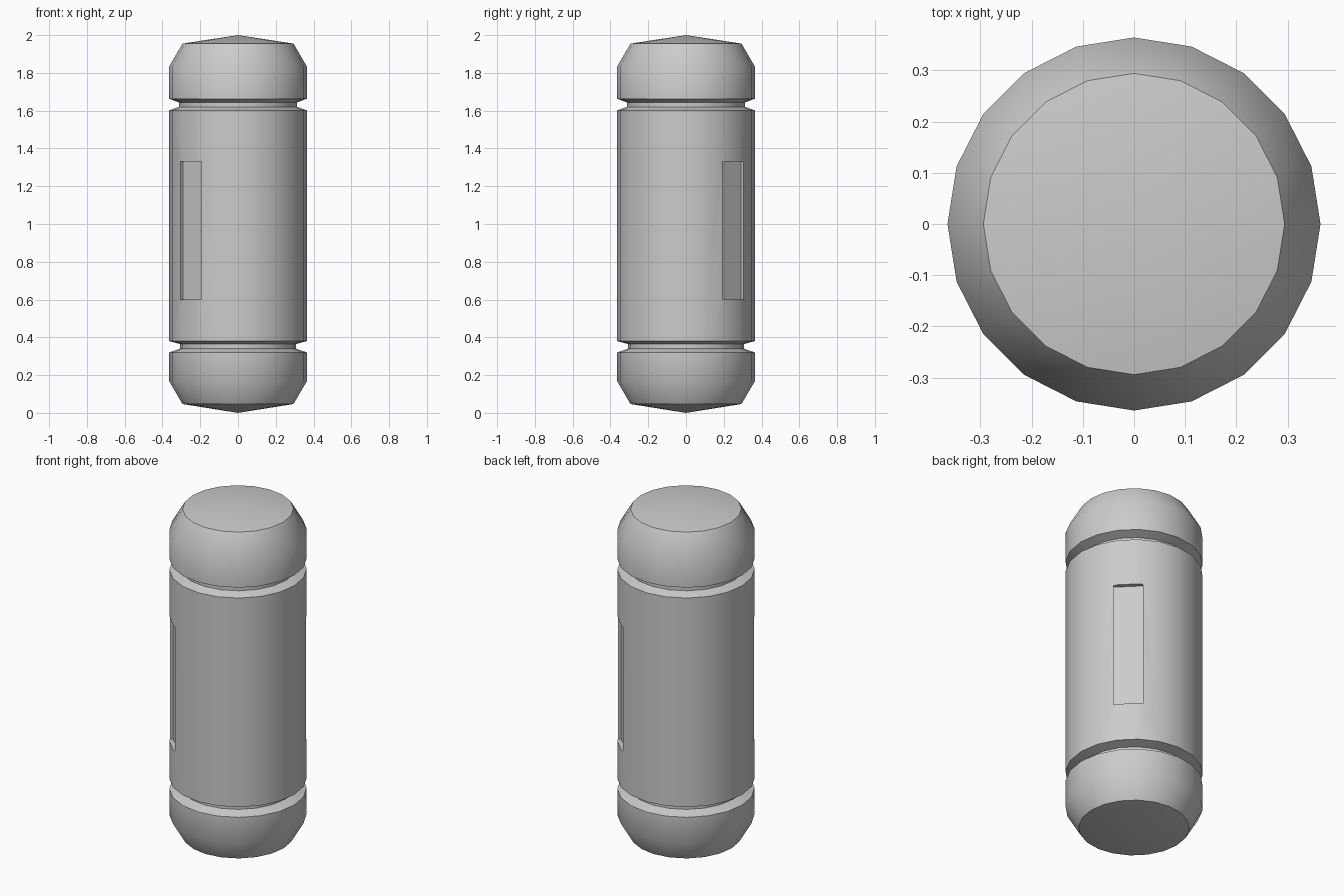
import bpy, bmesh, math
from mathutils import Matrix

if "Cube" in bpy.data.objects:
    bpy.data.objects.remove(bpy.data.objects["Cube"])

SIDES = 20


def lathe(name, profile):
    """Closed solid of revolution about z; profile runs bottom to top."""
    bm = bmesh.new()
    rings = []
    for r, z in profile:
        n = 1 if r == 0 else SIDES
        rings.append([bm.verts.new((r * math.cos(2 * math.pi * i / SIDES),
                                    r * math.sin(2 * math.pi * i / SIDES), z))
                      for i in range(n)])
    for a, b in zip(rings, rings[1:]):
        for i in range(SIDES):
            j = (i + 1) % SIDES
            quad = [a[i % len(a)], a[j % len(a)], b[j % len(b)], b[i % len(b)]]
            bm.faces.new(list(dict.fromkeys(quad)))
    bmesh.ops.recalc_face_normals(bm, faces=bm.faces)
    me = bpy.data.meshes.new(name)
    bm.to_mesh(me)
    bm.free()
    ob = bpy.data.objects.new(name, me)
    bpy.context.collection.objects.link(ob)
    return ob


def slot_cutter(name, angle, floor=0.335, width=0.157, z0=0.6, z1=1.33):
    """Box reaching in from outside down to the slot floor."""
    bm = bmesh.new()
    bmesh.ops.create_cube(bm, size=1, matrix=(
        Matrix.Rotation(math.radians(angle), 4, 'Z')
        @ Matrix.Translation((floor + 0.1, 0, (z0 + z1) / 2))
        @ Matrix.Diagonal((0.2, width, z1 - z0, 1))))
    me = bpy.data.meshes.new(name)
    bm.to_mesh(me)
    bm.free()
    ob = bpy.data.objects.new(name, me)
    bpy.context.collection.objects.link(ob)
    ob.hide_render = True
    return ob


# Canister: shallow cone ends, bevelled caps, two narrow ring grooves
canister = lathe("canister", [
    (0, 0), (0.294, 0.047), (0.364, 0.167), (0.364, 0.32),
    (0.308, 0.34), (0.308, 0.365), (0.364, 0.38),
    (0.364, 1.602), (0.312, 1.62), (0.312, 1.643), (0.364, 1.663),
    (0.364, 1.835), (0.294, 1.955), (0, 2.0)])

# Two opposite vertical slots
bpy.context.view_layer.objects.active = canister
canister.select_set(True)
for side, angle in (("back", 45), ("front", 225)):
    cutter = slot_cutter(side + "_slot_cutter", angle)
    mod = canister.modifiers.new(side + "_slot", 'BOOLEAN')
    mod.operation = 'DIFFERENCE'
    mod.solver = 'EXACT'
    mod.object = cutter
    bpy.ops.object.modifier_apply(modifier=mod.name)
    bpy.data.objects.remove(cutter)

bpy.ops.object.shade_smooth_by_angle(angle=math.radians(40))
